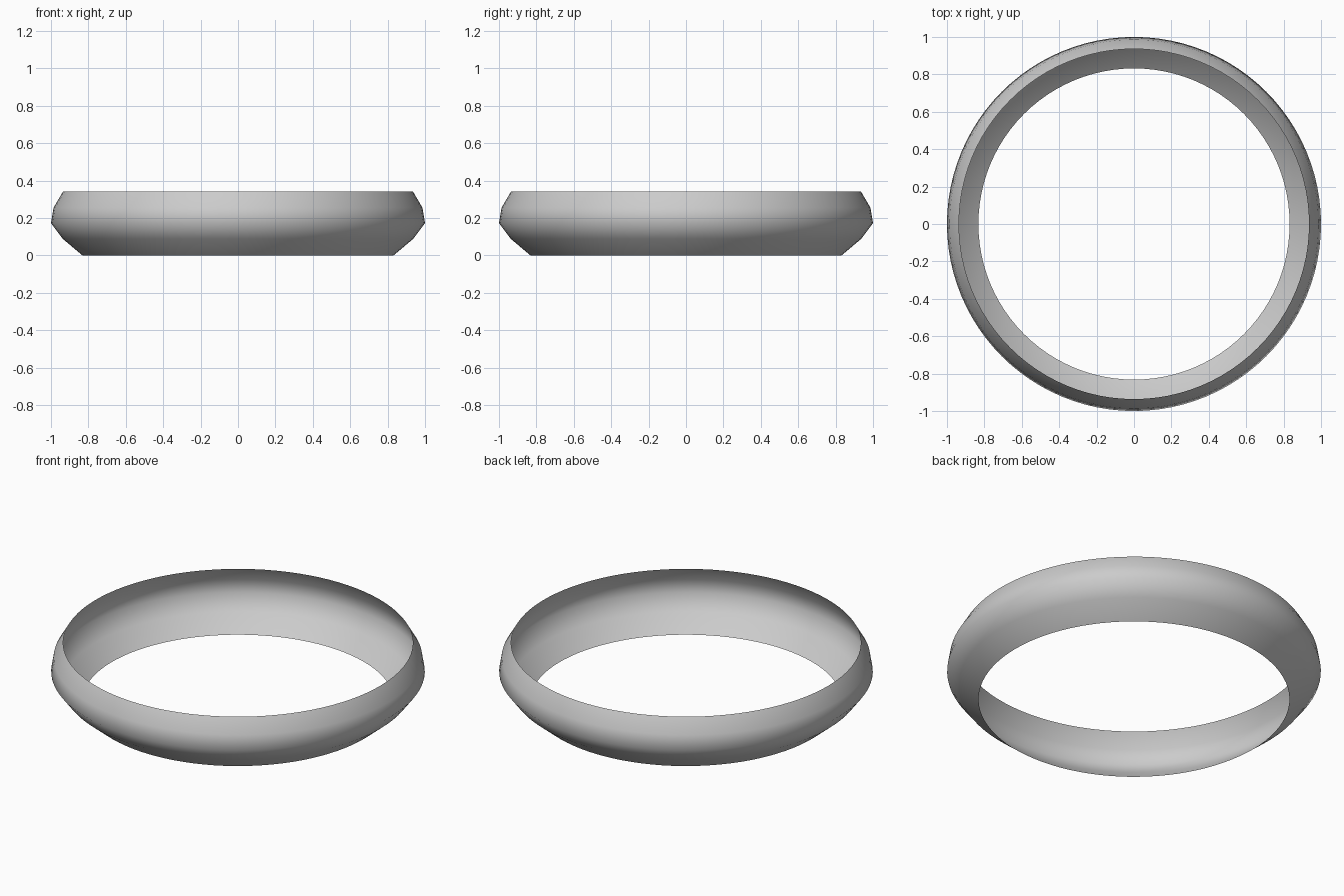
import bpy, bmesh, math

if "Cube" in bpy.data.objects:
    bpy.data.objects.remove(bpy.data.objects["Cube"])

# Thin open band: bulging profile (radius, height) spun around z
PROFILE = [(0.832, 0.0), (0.937, 0.088), (1.0, 0.172), (0.986, 0.255), (0.936, 0.34)]
SEGMENTS = 96

bm = bmesh.new()
rings = [[bm.verts.new((r * math.cos(2 * math.pi * i / SEGMENTS),
                        r * math.sin(2 * math.pi * i / SEGMENTS), z))
          for i in range(SEGMENTS)] for r, z in PROFILE]
for low, high in zip(rings, rings[1:]):
    for i in range(SEGMENTS):
        j = (i + 1) % SEGMENTS
        bm.faces.new((low[i], low[j], high[j], high[i])).smooth = True

mesh = bpy.data.meshes.new("ring_band")
bm.to_mesh(mesh)
bm.free()
band = bpy.data.objects.new("ring_band", mesh)
bpy.context.collection.objects.link(band)
